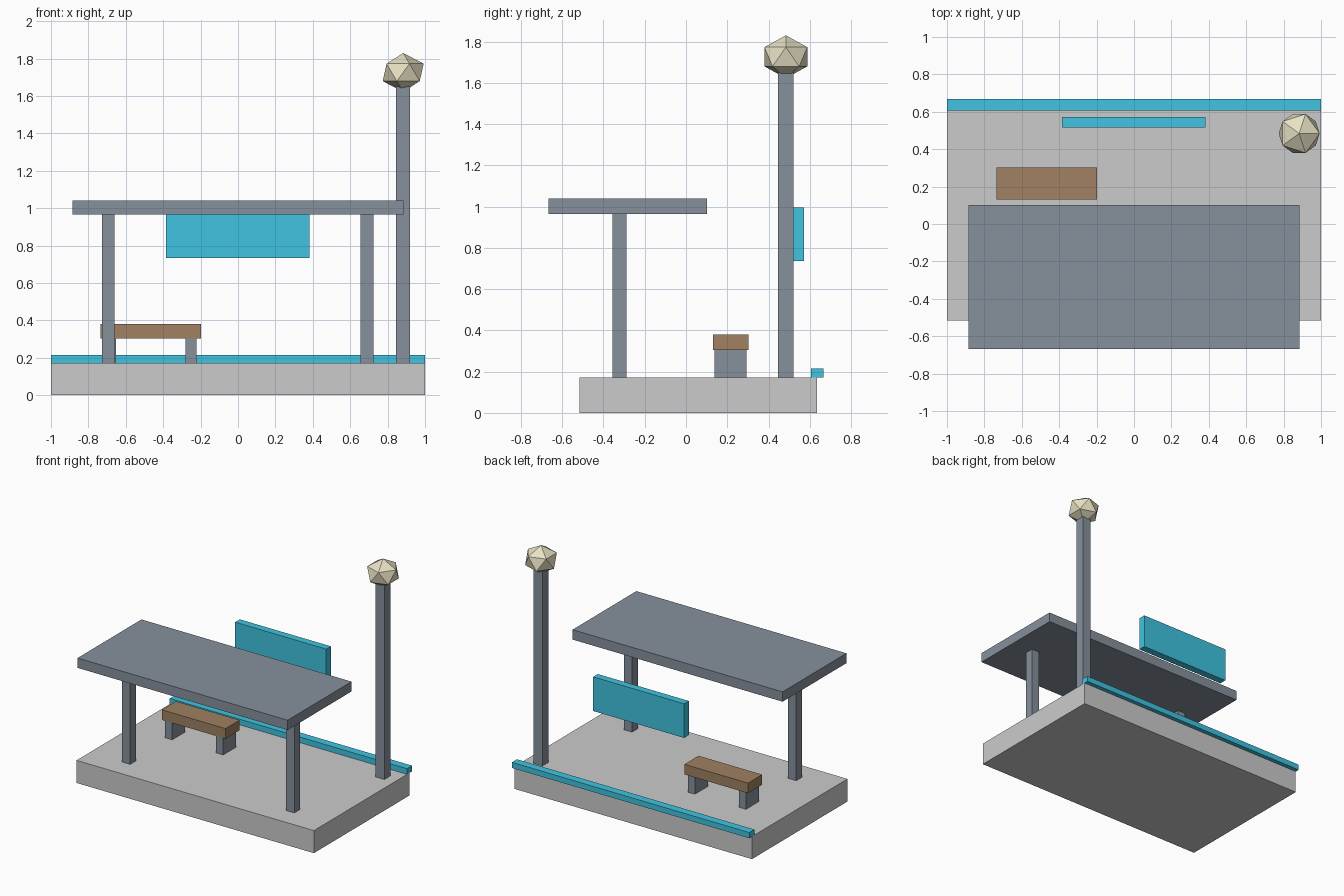
import bpy
from mathutils import Matrix

if "Cube" in bpy.data.objects:
    bpy.data.objects.remove(bpy.data.objects["Cube"])


def material(name, rgb):
    m = bpy.data.materials.new(name)
    m.diffuse_color = (*rgb, 1)
    m.use_nodes = True
    m.node_tree.nodes["Principled BSDF"].inputs["Base Color"].default_value = m.diffuse_color
    return m


slate = material("slate", (0.24, 0.28, 0.33))
cyan = material("cyan", (0.05, 0.55, 0.75))
wood = material("wood", (0.35, 0.22, 0.12))
cream = material("cream", (0.80, 0.75, 0.55))


def box(name, x, y, z, mat=None):
    """Flat-faced box from (min, max) ranges on each axis."""
    bpy.ops.mesh.primitive_cube_add(size=1)
    ob = bpy.context.object
    ob.name = name
    centre = [(r[0] + r[1]) / 2 for r in (x, y, z)]
    size = [r[1] - r[0] for r in (x, y, z)]
    ob.data.transform(Matrix.Diagonal((*size, 1)))
    ob.location = centre
    if mat:
        ob.data.materials.append(mat)
    return ob


FLOOR = 0.172

# platform and its edge strip
box("platform", (-1, 1), (-0.515, 0.634), (0, FLOOR))
box("edge_strip", (-1, 1), (0.606, 0.667), (FLOOR, 0.215), cyan)

# canopy on two posts
box("canopy_roof", (-0.885, 0.885), (-0.667, 0.102), (0.965, 1.04), slate)
for side, cx in (("left", -0.693), ("right", 0.69)):
    box(side + "_canopy_post", (cx - 0.034, cx + 0.034), (-0.357, -0.288),
        (FLOOR, 0.965), slate)

# bench
box("bench_seat", (-0.734, -0.198), (0.132, 0.302), (0.304, 0.381), wood)
for side, cx in (("left", -0.681), ("right", -0.251)):
    box(side + "_bench_leg", (cx - 0.03, cx + 0.03), (0.138, 0.294),
        (FLOOR, 0.304), slate)

# hanging sign panel
box("sign_panel", (-0.385, 0.382), (0.516, 0.572), (0.735, 0.995), cyan)

# lamp pole and faceted globe
box("lamp_pole", (0.846, 0.92), (0.447, 0.52), (FLOOR, 1.65), slate)
bpy.ops.mesh.primitive_ico_sphere_add(subdivisions=1, radius=0.1224)
globe = bpy.context.object
globe.name = "lamp_globe"
globe.data.transform(Matrix.Diagonal((1, 1, 0.85, 1)))
globe.location = (0.883, 0.484, 1.726)
globe.data.materials.append(cream)
